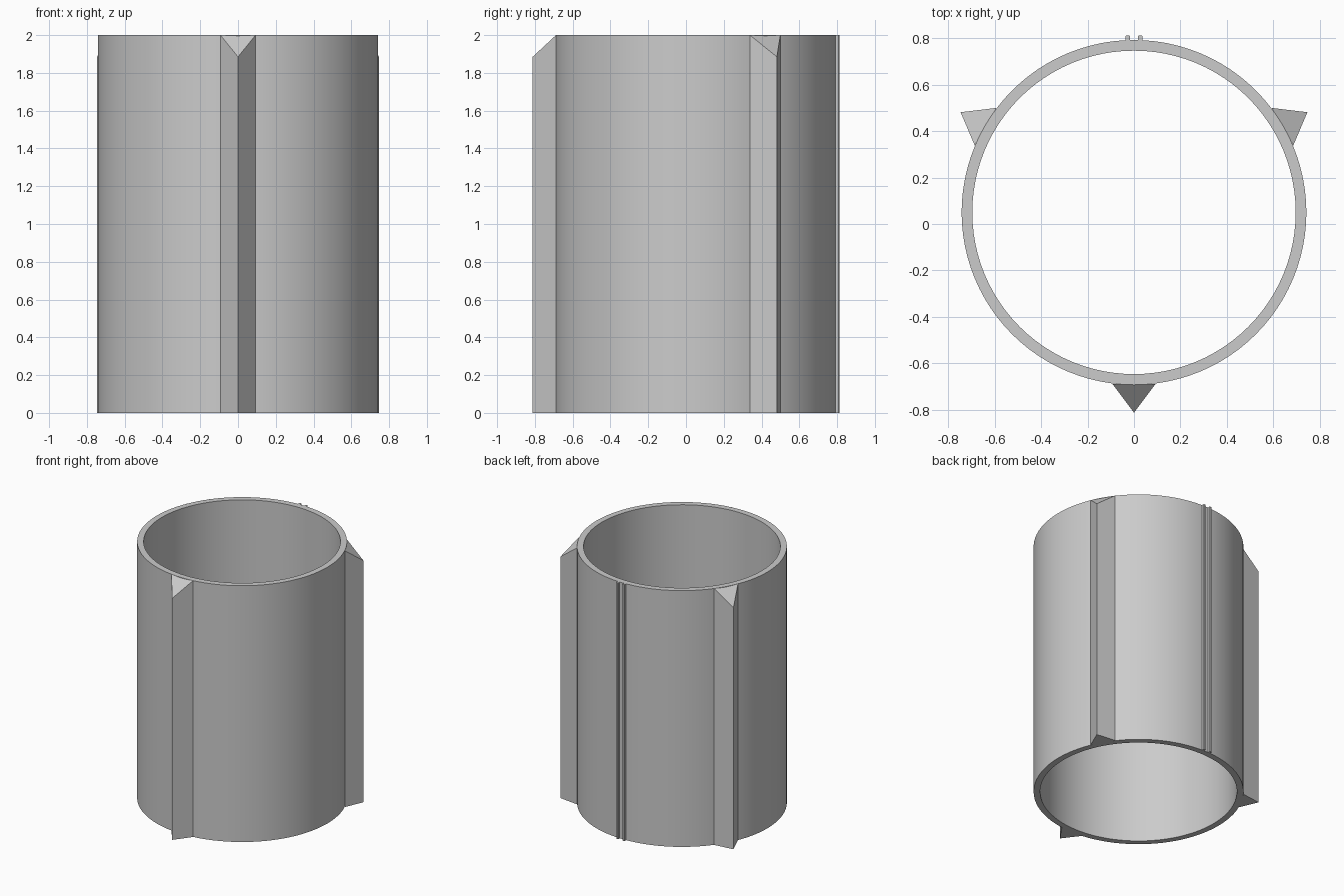
import bpy, bmesh, math
from mathutils import Matrix, Vector

cube = bpy.data.objects.get("Cube")
if cube:
    bpy.data.objects.remove(cube)

HEIGHT = 2.0
OUTER, INNER = 0.742, 0.696
CENTRE_Y = 0.05
SIDES = 96

grey = bpy.data.materials.new("light grey")
grey.use_nodes = True
colour = (0.6, 0.6, 0.6, 1)
grey.diffuse_color = colour
grey.node_tree.nodes["Principled BSDF"].inputs["Base Color"].default_value = colour


def finish(bm, name):
    bmesh.ops.recalc_face_normals(bm, faces=bm.faces)
    mesh = bpy.data.meshes.new(name)
    bm.to_mesh(mesh)
    bm.free()
    mesh.materials.append(grey)
    obj = bpy.data.objects.new(name, mesh)
    bpy.context.collection.objects.link(obj)
    obj.location.y = CENTRE_Y
    return obj


def prism(name, outline, tip_drop=None, angle=0):
    """Upright prism from an outline; tip_drop gives (index, drop) of a lowered top corner."""
    bm = bmesh.new()
    low = [bm.verts.new((x, y, 0)) for x, y in outline]
    face = bm.faces.new(low)
    top = bmesh.ops.extrude_face_region(bm, geom=[face])
    top = [v for v in top["geom"] if isinstance(v, bmesh.types.BMVert)]
    bmesh.ops.translate(bm, vec=(0, 0, HEIGHT), verts=top)
    if tip_drop:
        tip = Vector((*outline[tip_drop[0]], HEIGHT))
        min(top, key=lambda v: (v.co - tip).length).co.z -= tip_drop[1]
    bmesh.ops.rotate(bm, verts=bm.verts, matrix=Matrix.Rotation(angle, 3, "Z"))
    return finish(bm, name)


# Open tube: a wall section spun round the axis
bm = bmesh.new()
section = [bm.verts.new((r, 0, z)) for r, z in
           ((INNER, 0), (OUTER, 0), (OUTER, HEIGHT), (INNER, HEIGHT))]
edges = [bm.edges.new((section[i], section[(i + 1) % 4])) for i in range(4)]
bmesh.ops.spin(bm, geom=section + edges, cent=(0, 0, 0), axis=(0, 0, 1),
               angle=math.tau, steps=SIDES, use_duplicate=False)
bmesh.ops.remove_doubles(bm, verts=bm.verts, dist=0.0005)
tube = finish(bm, "tube")
bpy.ops.object.select_all(action="DESELECT")
tube.select_set(True)
bpy.context.view_layer.objects.active = tube
bpy.ops.object.shade_smooth_by_angle(angle=math.radians(30))

# Three wedge fins with sloped tops, evenly spaced
fin = [(-0.093, -0.738), (0, -0.862), (0.093, -0.738)]
for i, side in enumerate(("front", "left", "right")):
    prism(side + "_fin", fin, tip_drop=(1, 0.115), angle=i * math.tau / 3)

# Pair of thin ridges with rounded edges down the back
for side, s in (("left", 1), ("right", -1)):
    x, w, c = s * 0.027, 0.009, 0.004
    outline = [(x - w, 0.73), (x + w, 0.73), (x + w, 0.762 - c),
               (x + w - c, 0.762), (x - w + c, 0.762), (x - w, 0.762 - c)]
    prism(side + "_ridge", outline)
